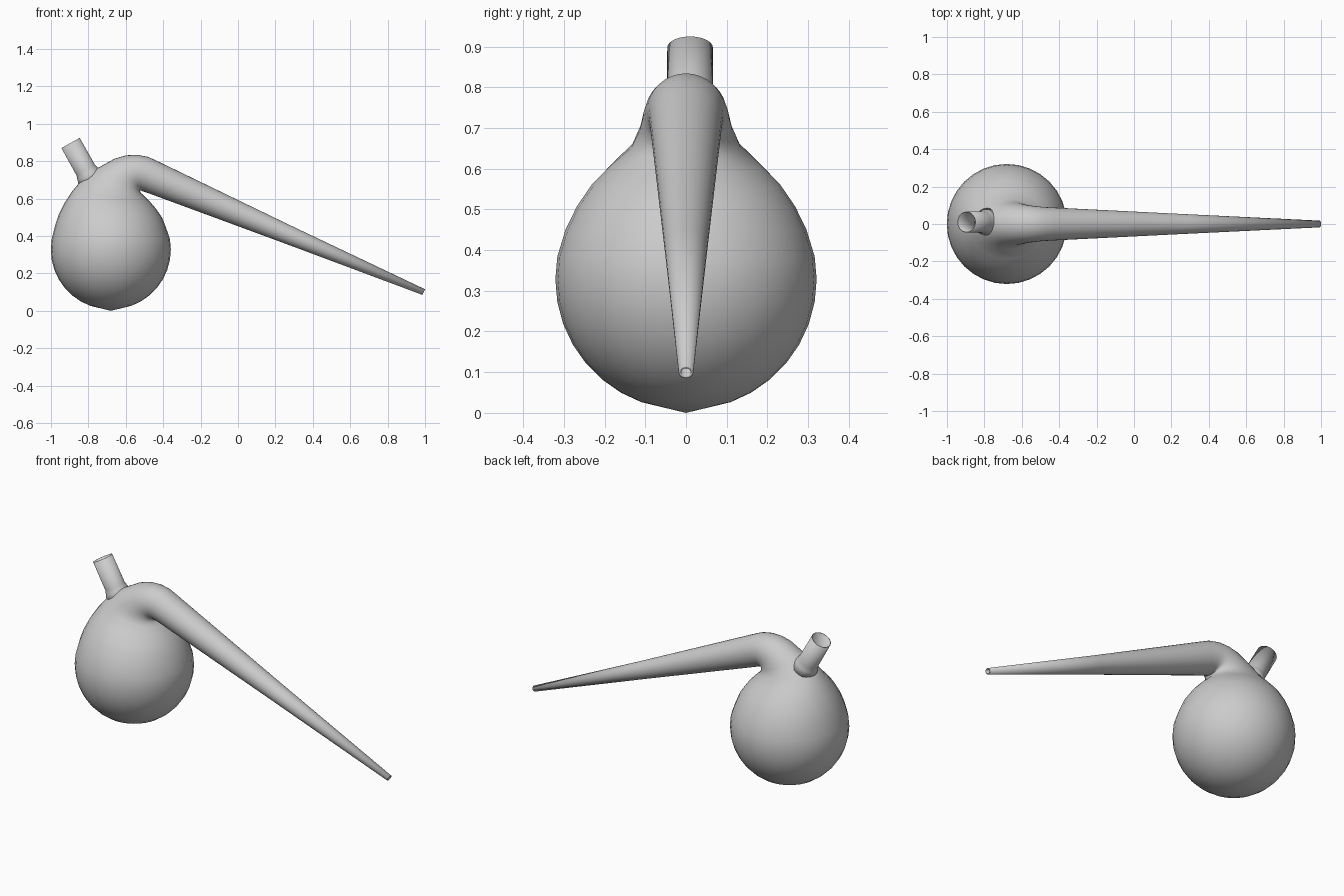
import bpy, bmesh, math
from mathutils import Vector

if "Cube" in bpy.data.objects:
    bpy.data.objects.remove(bpy.data.objects["Cube"])

N = 32


def loft(name, rings, wall, pole=None):
    """Skin elliptical rings; each is (left point, right point, y half width, y centre)."""
    bm = bmesh.new()
    loops = []
    for p, q, w, cy in rings:
        p, q = Vector((p[0], cy, p[1])), Vector((q[0], cy, q[1]))
        c, u = (p + q) / 2, (q - p) / 2
        loops.append([bm.verts.new(c + u * math.cos(a) + Vector((0, w * math.sin(a), 0)))
                      for a in (2 * math.pi * i / N for i in range(N))])
    for a, b in zip(loops, loops[1:]):
        for i in range(N):
            j = (i + 1) % N
            bm.faces.new((a[i], a[j], b[j], b[i]))
    if pole:
        v = bm.verts.new(pole)
        for i in range(N):
            bm.faces.new((v, loops[0][(i + 1) % N], loops[0][i]))
    bmesh.ops.recalc_face_normals(bm, faces=bm.faces)
    me = bpy.data.meshes.new(name)
    bm.to_mesh(me)
    bm.free()
    ob = bpy.data.objects.new(name, me)
    bpy.context.collection.objects.link(ob)
    # glass wall, grown inwards
    s = ob.modifiers.new("wall", "SOLIDIFY")
    s.thickness, s.offset = wall, -1
    bpy.ops.object.select_all(action='DESELECT')
    bpy.context.view_layer.objects.active = ob
    ob.select_set(True)
    bpy.ops.object.shade_smooth_by_angle(angle=math.radians(50))
    return ob


# bulb: lower half sphere, then rings that tilt over into the drooping neck
cx, r, cz = -0.68, 0.321, 0.328
rings = []
for deg in range(-70, 11, 10):
    a = math.radians(deg)
    x, z = r * math.cos(a), cz + r * math.sin(a)
    rings.append(((cx - x, z), (cx + x, z), x, 0))
rings += [
    ((-0.978, 0.455), (-0.385, 0.445), 0.296, 0),
    ((-0.958, 0.515), (-0.407, 0.50), 0.268, 0),
    ((-0.928, 0.575), (-0.438, 0.545), 0.232, 0),
    ((-0.89, 0.635), (-0.468, 0.58), 0.185, 0),
    ((-0.84, 0.695), (-0.498, 0.61), 0.134, 0),
    ((-0.76, 0.758), (-0.516, 0.627), 0.114, 0),
    ((-0.66, 0.813), (-0.524, 0.639), 0.105, 0),
    ((-0.60, 0.831), (-0.524, 0.643), 0.10, 0),
    ((-0.54, 0.834), (-0.520, 0.643), 0.096, 0),
    ((-0.48, 0.823), (-0.509, 0.639), 0.092, 0),
    ((-0.42, 0.795), (-0.485, 0.631), 0.089, 0),
    ((0.29, 0.452), (0.25, 0.36), 0.053, 0),
    ((1.0, 0.115), (0.986, 0.085), 0.018, 0),
]
loft("bulb_and_neck", rings, 0.006, (cx, 0, 0))

# filling tube leaning back on the shoulder, with a small flare at its root
base, axis = Vector((-0.785, 0.70)), Vector((-0.488, 0.873))
side = Vector((0.873, 0.488))
tube = []
for t, rad in ((0, 0.075), (0.035, 0.064), (0.06, 0.057), (0.226, 0.056)):
    c = base + axis * t
    tube.append((c - side * rad, c + side * rad, rad, 0.01))
loft("filling_tube", tube, 0.004)
